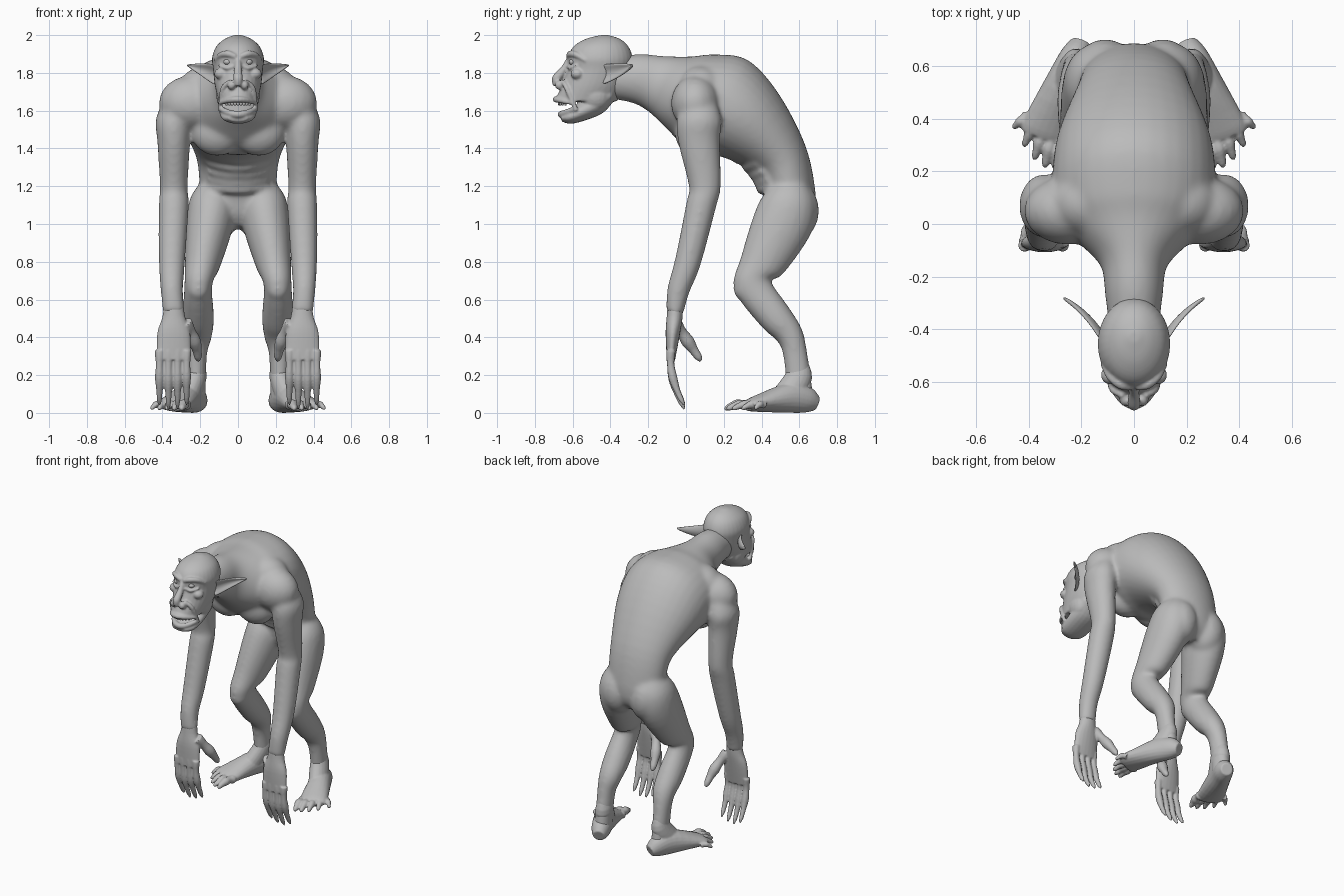
import bpy, bmesh, math
from mathutils import Vector, Matrix

if "Cube" in bpy.data.objects:
    bpy.data.objects.remove(bpy.data.objects["Cube"])

SHADE = .5
UP, ACROSS = Vector((0, 0, 1)), Vector((1, 0, 0))
SIDES = {"left": 1, "right": -1}
skin = bpy.data.materials.new("skin_grey")
skin.use_nodes = True
skin.diffuse_color = (SHADE, SHADE, SHADE, 1)
skin.node_tree.nodes["Principled BSDF"].inputs["Base Color"].default_value = skin.diffuse_color


def spline(before, start, end, after, t):
    """Smooth point between start and end."""
    tangent_in, tangent_out = (end - before) / 2, (after - start) / 2
    ease = t * t * (3 - 2 * t)
    return (start.lerp(end, ease) + tangent_in * (t * (1 - t) ** 2)
            - tangent_out * (t * t * (1 - t)))


def loft(bm, rings, sides, steps=4):
    """Closed skin through (centre, axis, axis) rings, rounded along the path."""
    padded = [rings[0], *rings, rings[-1]]
    fine = []
    for group in zip(padded, padded[1:], padded[2:], padded[3:]):
        for step in range(steps):
            fine.append([spline(*part, step / steps) for part in zip(*group)])
    fine.append(rings[-1])
    angles = [math.tau * i / sides for i in range(sides)]
    loops = [[bm.verts.new(c + u * math.cos(a) + v * math.sin(a)) for a in angles] for c, u, v in fine]
    for near, far in zip(loops, loops[1:]):
        for i in range(sides):
            bm.faces.new((near[i - 1], near[i], far[i], far[i - 1]))
    bm.faces.new(loops[0])
    bm.faces.new(loops[-1])


def tube(bm, rows, side=1, run=None, sides=20):
    """Limb through (x, y, z, half width, optional half depth) rows."""
    points = [Vector((row[0] * side, row[1], row[2])) for row in rows]
    whole = (points[-1] - points[0]).normalized()
    guide = UP if abs(whole.x) > .8 else ACROSS
    before, after = [points[0], *points], [*points[1:], points[-1]]
    rings = []
    for point, row, last, following in zip(points, rows, before, after):
        along = run or (following - last).normalized()
        wide = (guide - along * guide.dot(along)).normalized()
        rings.append((point, along.cross(wide) * row[-1], wide * row[3]))
    loft(bm, rings, sides)


def arc(bm, middle, width, back, rise, radius):
    """Fold across the middle, with its ends swept back and up."""
    x, y, z = middle
    bends = [i / 3 for i in range(-3, 4)]
    tube(bm, [(width * k, y + back * k * k, z + rise * k * k, radius * (1 - k * k / 3)) for k in bends])


def digit(bm, base, tip, bend, radius, side):
    """Finger or toe with knuckles, ending in a short claw."""
    rows = []
    for i in range(11):
        f = i / 10
        point = Vector(base).lerp(Vector(tip), f) + Vector(bend) * (4 * f * (1 - f))
        knuckle = 1 + math.cos(f * math.tau * 2) / 9
        rows.append((*point, radius * knuckle * (1 - .15 * f - .6 * f ** 7)))
    tube(bm, rows, side, sides=12)


def blob(bm, centre, radii, side=1):
    x, y, z = centre
    place = Matrix.Translation((x * side, y, z)) @ Matrix.Diagonal((*radii, 1))
    bmesh.ops.create_uvsphere(bm, u_segments=20, v_segments=12, radius=1, matrix=place)


def finish(name, bm, voxel=0, rounds=3):
    """Make one smooth object, fused into a single skin if voxel is set."""
    bmesh.ops.recalc_face_normals(bm, faces=bm.faces[:])
    for face in bm.faces:
        face.smooth = True
    mesh = bpy.data.meshes.new(name)
    bm.to_mesh(mesh)
    bm.free()
    mesh.materials.append(skin)
    part = bpy.data.objects.new(name, mesh)
    bpy.context.collection.objects.link(part)
    if voxel:
        fuse = part.modifiers.new("fuse", 'REMESH')
        fuse.mode = 'VOXEL'
        fuse.voxel_size = voxel
        fuse.use_smooth_shade = True
        soften = part.modifiers.new("soften", 'SMOOTH')
        soften.iterations = rounds
    return part


# Body: hunched neck and trunk
body = bmesh.new()
tube(body, [(0, -.44, 1.77, .09, .1), (0, -.27, 1.77, .11, .13), (0, -.15, 1.74, .13, .155),
            (0, -.04, 1.7, .23, .2), (0, .06, 1.66, .3, .25), (0, .2, 1.62, .31, .28),
            (0, .33, 1.53, .29, .23), (0, .5, 1.35, .22, .15), (0, .55, 1.17, .2, .135),
            (0, .56, 1.05, .17, .12), (0, .55, .98, .09, .07)], sides=32)
# Belly folds
for i in range(5):
    arc(body, (0, .275 + .05 * i - .005 * i * i, 1.34 - .04 * i), .16, .06, .02, .023)

for side in SIDES.values():
    # Chest, shoulder, shoulder ridge, buttock and knee masses
    blob(body, (.11, .04, 1.49), (.14, .1, .13), side)
    blob(body, (.25, .05, 1.64), (.17, .13, .145), side)
    blob(body, (.16, .08, 1.71), (.16, .13, .13), side)
    blob(body, (.11, .575, 1.07), (.12, .13, .16), side)
    blob(body, (.21, .31, .66), (.06, .06, .07), side)
    # Collar bone
    tube(body, [(.03, -.1, 1.6, .02), (.12, -.08, 1.65, .02), (.25, -.03, 1.7, .02)], side)
    # Arm
    tube(body, [(.31, .07, 1.67, .06, .08), (.34, .07, 1.55, .095, .12), (.34, .07, 1.43, .087, .11),
                (.34, .1, 1.2, .074, .085), (.34, .08, 1.1, .08), (.35, .01, .8, .07),
                (.35, -.04, .65, .06), (.34, -.06, .53, .058, .047)], side)
    # Leg
    tube(body, [(.11, .56, 1.24, .06, .07), (.13, .55, 1.13, .12, .14), (.15, .51, 1, .125, .16),
                (.19, .4, .78, .093, .12), (.21, .35, .68, .074, .1), (.21, .47, .51, .083, .09),
                (.21, .55, .41, .073), (.22, .58, .3, .055, .065), (.22, .61, .06, .05, .07)], side)
finish("body", body, .012, 14)

# Head: skull with level cross-sections, then the open jaw
head = bmesh.new()
tube(head, [(0, -.43, 2, .02), (0, -.44, 1.98, .07, .09), (0, -.45, 1.94, .115, .145),
            (0, -.455, 1.88, .137, .172), (0, -.46, 1.82, .132, .168), (0, -.49, 1.73, .122, .17),
            (0, -.53, 1.65, .102, .165)], run=-UP, sides=32)
tube(head, [(0, -.4, 1.69, .09, .04), (0, -.47, 1.64, .1, .06), (0, -.55, 1.595, .1, .05),
            (0, -.62, 1.565, .085, .036), (0, -.66, 1.56, .05, .018)])
# Lips
arc(head, (0, -.69, 1.66), .095, .09, -.02, .016)
arc(head, (0, -.66, 1.58), .09, .07, .03, .019)
# Nose
tube(head, [(0, -.62, 1.87, .015), (0, -.645, 1.82, .02), (0, -.685, 1.77, .025), (0, -.69, 1.73, .016)])
for side in SIDES.values():
    # Nostril wing, cheekbone and jaw muscle
    blob(head, (.034, -.668, 1.735), (.022, .026, .025), side)
    blob(head, (.09, -.575, 1.795), (.036, .036, .03), side)
    blob(head, (.06, -.48, 1.68), (.055, .08, .08), side)
    # Brow and eye bag
    tube(head, [(.01, -.623, 1.885, .013), (.05, -.612, 1.9, .018), (.09, -.58, 1.895, .016),
                (.12, -.53, 1.865, .01)], side)
    tube(head, [(.025, -.625, 1.835, .007), (.06, -.615, 1.825, .009), (.1, -.58, 1.84, .007)], side)
    # Mouth fold
    tube(head, [(.04, -.655, 1.76, .01), (.08, -.63, 1.715, .014), (.095, -.58, 1.6, .011)], side)
finish("head", head, .0065, 4)

# Eyes
eyes = bmesh.new()
for side in SIDES.values():
    blob(eyes, (.055, -.598, 1.858), (.022, .022, .017), side)
finish("eyes", eyes)

# Upper teeth
teeth = bmesh.new()
for i in range(-4, 5):
    x = i / 65
    blob(teeth, (x, 9 * x * x - .672, 1.64), (.009, .007, .014))
finish("teeth", teeth)

for name, side in SIDES.items():
    # Ear: pointed cupped leaf
    ear = bmesh.new()
    root, tip = Vector((.11, -.43, 1.79)), Vector((.27, -.28, 1.84))
    cup = Vector((.3, -.3, 0))
    columns = []
    for i in range(6):
        f = i / 5
        half = .003 + .052 * (1 - f) * (1 + f / 2)
        column = []
        for t in (-1, -.5, 0, .5, 1):
            sag = cup * (half * t * t - .15 * f * (1 - f))
            point = root.lerp(tip, f) + sag + UP * half * t
            column.append(ear.verts.new((point.x * side, point.y, point.z)))
        columns.append(column)
    for near, far in zip(columns, columns[1:]):
        for k in range(4):
            ear.faces.new((near[k], near[k + 1], far[k + 1], far[k]))
    leaf = finish(name + "_ear", ear)
    thick = leaf.modifiers.new("thickness", 'SOLIDIFY')
    thick.thickness = .014
    thick.offset = 0
    rounding = leaf.modifiers.new("rounding", 'SUBSURF')
    rounding.levels = rounding.render_levels = 2

    # Hand: palm, four clawed fingers and thumb
    hand = bmesh.new()
    tube(hand, [(.34, -.055, .6, .05, .04), (.34, -.06, .51, .06, .042), (.34, -.07, .42, .088, .038),
                (.342, -.08, .28, .09, .022)], side)
    for i in range(4):
        x = .272 + .048 * i
        drop = .02 * abs(i - 1.6)
        digit(hand, (x, -.08, .33), (x, -.008, .012 + drop), (0, -.025, 0), .023, side)
    digit(hand, (.28, -.06, .48), (.21, .08, .275), (-.015, 0, 0), .034, side)
    finish(name + "_hand", hand, .006)

    # Foot: heel to ball, instep and five clawed toes
    foot = bmesh.new()
    tube(foot, [(.2, .69, .05, .04), (.22, .64, .07, .06, .07), (.26, .55, .08, .07, .08),
                (.33, .38, .05, .09, .045), (.35, .33, .04, .085, .03)], side)
    tube(foot, [(.22, .59, .3, .03, .04), (.22, .6, .2, .055, .07), (.26, .53, .08, .06, .08)], side)
    for i in range(5):
        knuckle = (.275 + .033 * i, .335 + .02 * i, .04)
        claw = (.3 + .04 * i, .205 + .01 * i * i, .018)
        digit(foot, knuckle, claw, (0, 0, .015), .027 - .002 * i, side)
    finish(name + "_foot", foot, .006)
